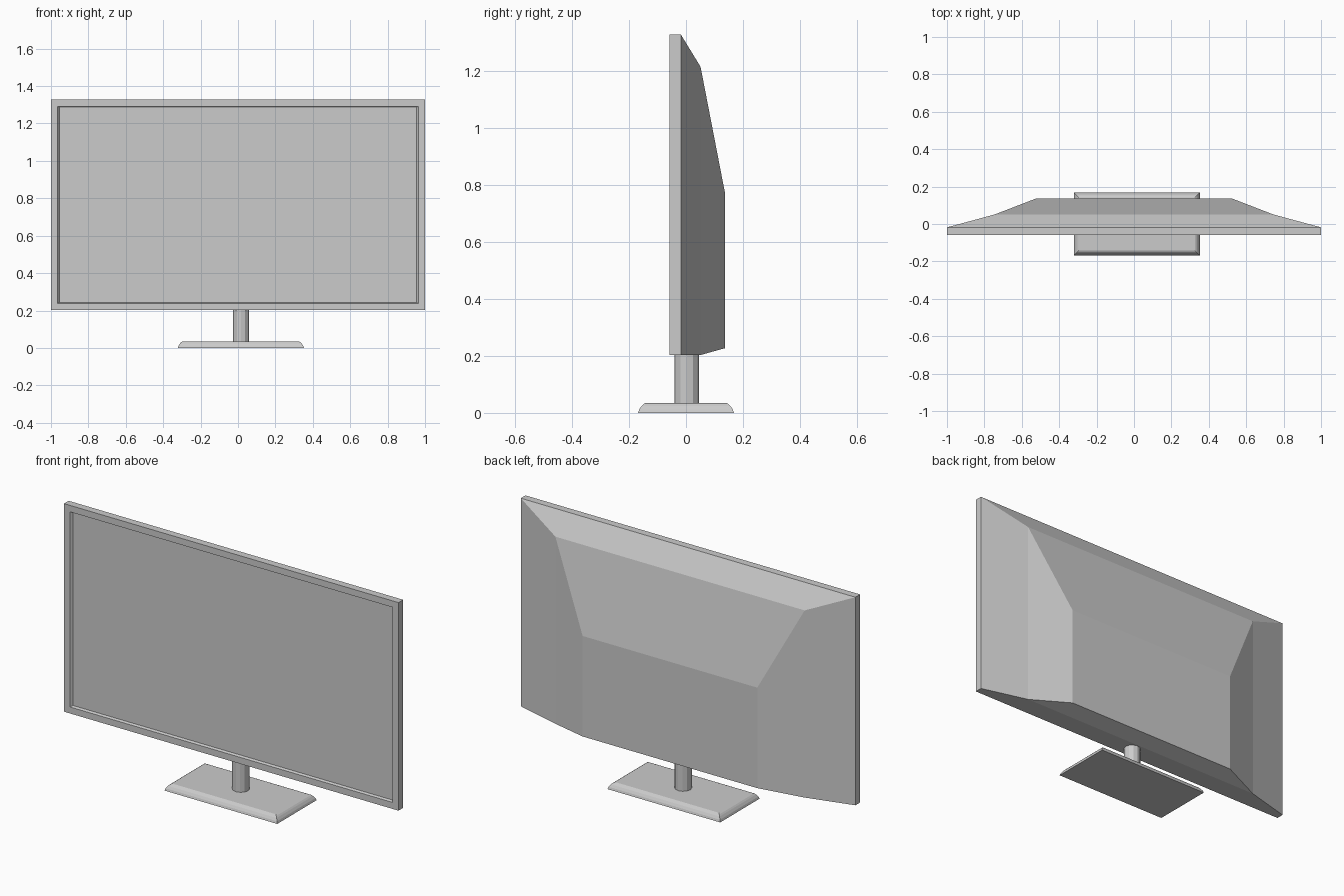
import bpy, bmesh

if "Cube" in bpy.data.objects:
    bpy.data.objects.remove(bpy.data.objects["Cube"])


def loft(name, rings):
    """Closed solid skinned through a list of equal-length point rings."""
    bm = bmesh.new()
    loops = [[bm.verts.new(p) for p in ring] for ring in rings]
    for a, b in zip(loops, loops[1:]):
        n = len(a)
        for i in range(n):
            bm.faces.new((a[i], a[(i + 1) % n], b[(i + 1) % n], b[i]))
    bm.faces.new(loops[0])
    bm.faces.new(loops[-1])
    bmesh.ops.recalc_face_normals(bm, faces=bm.faces)
    mesh = bpy.data.meshes.new(name)
    bm.to_mesh(mesh)
    bm.free()
    obj = bpy.data.objects.new(name, mesh)
    bpy.context.collection.objects.link(obj)
    return obj


def upright(x, y, z0, z1):
    return [(-x, y, z0), (x, y, z0), (x, y, z1), (-x, y, z1)]


def flat(cx, hx, hy, z):
    return [(cx - hx, -hy, z), (cx + hx, -hy, z), (cx + hx, hy, z), (cx - hx, hy, z)]


# Screen housing: recessed panel, bezel, then stepped faceted back
loft("screen_housing", [
    upright(0.955, -0.044, 0.243, 1.287),
    upright(0.965, -0.058, 0.238, 1.292),
    upright(1.0, -0.058, 0.203, 1.327),
    upright(1.0, -0.018, 0.203, 1.327),
    upright(0.745, 0.051, 0.203, 1.214),
    upright(0.522, 0.137, 0.227, 0.77),
])

# Stand base with a rounded upper edge
base_profile = [(0.0, 0.0), (0.004, 0.012), (0.012, 0.024), (0.019, 0.031), (0.027, 0.035)]
loft("stand_base", [flat(0.015, 0.337 - d, 0.168 - d, z) for d, z in base_profile])

# Stand post
bpy.ops.mesh.primitive_cylinder_add(vertices=12, radius=0.043, depth=0.19,
                                    location=(0.015, 0.003, 0.125))
bpy.context.object.name = "stand_post"
